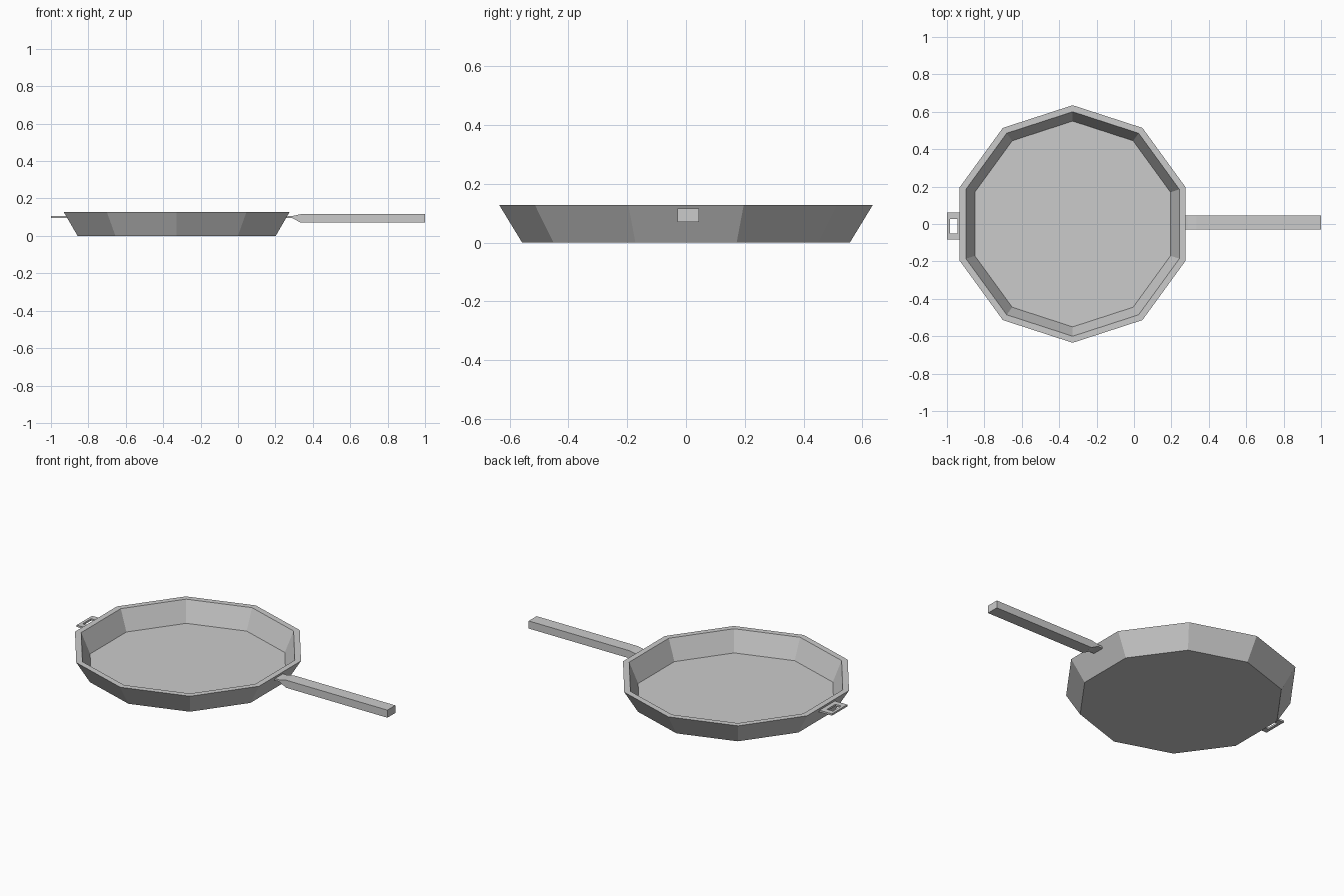
import bpy, bmesh, math

if "Cube" in bpy.data.objects:
    bpy.data.objects.remove(bpy.data.objects["Cube"])

def finish(name, bm):
    bmesh.ops.recalc_face_normals(bm, faces=bm.faces)
    me = bpy.data.meshes.new(name)
    bm.to_mesh(me)
    bm.free()
    ob = bpy.data.objects.new(name, me)
    bpy.context.collection.objects.link(ob)
    return ob

def loft(name, loops, close=False):
    """Skin equal-sized loops; cap both ends, or join last to first."""
    bm = bmesh.new()
    rings = [[bm.verts.new(p) for p in loop] for loop in loops]
    n = len(rings[0])
    pairs = list(zip(rings, rings[1:])) + ([(rings[-1], rings[0])] if close else [])
    for a, b in pairs:
        for i in range(n):
            j = (i + 1) % n
            bm.faces.new((a[i], a[j], b[j], b[i]))
    if not close:
        bm.faces.new(rings[0])
        bm.faces.new(rings[-1])
    return finish(name, bm)

def decagon(r, z):
    return [(-0.328 + r * math.cos(math.pi / 2 + math.tau * i / 10),
             r * math.sin(math.pi / 2 + math.tau * i / 10), z) for i in range(10)]

def rect_x(x, y0, y1, z0, z1):
    return [(x, y0, z0), (x, y1, z0), (x, y1, z1), (x, y0, z1)]

def rect_z(z, x0, x1, y0, y1):
    return [(x0, y0, z), (x1, y0, z), (x1, y1, z), (x0, y1, z)]

# Ten-sided pan body: outer wall, rim, inner wall and floor
loft("pan_body", [decagon(r, z) for r, z in
                  [(0.557, 0), (0.635, 0.128), (0.6, 0.128), (0.55, 0.008)]])

# Long handle: thin neck flaring into a square bar
loft("handle", [rect_x(x, -0.029, 0.045, z0, z1) for x, z0, z1 in
                [(0.245, 0.095, 0.106), (0.29, 0.095, 0.106),
                 (0.335, 0.071, 0.116), (1.0, 0.071, 0.116)]])

# Small helper grip with a rectangular hole
outer = (-1.0, -0.905, -0.083, 0.061)
inner = (-0.983, -0.945, -0.05, 0.028)
loft("front_grip", [rect_z(0.095, *outer), rect_z(0.106, *outer),
                    rect_z(0.106, *inner), rect_z(0.095, *inner)], close=True)
